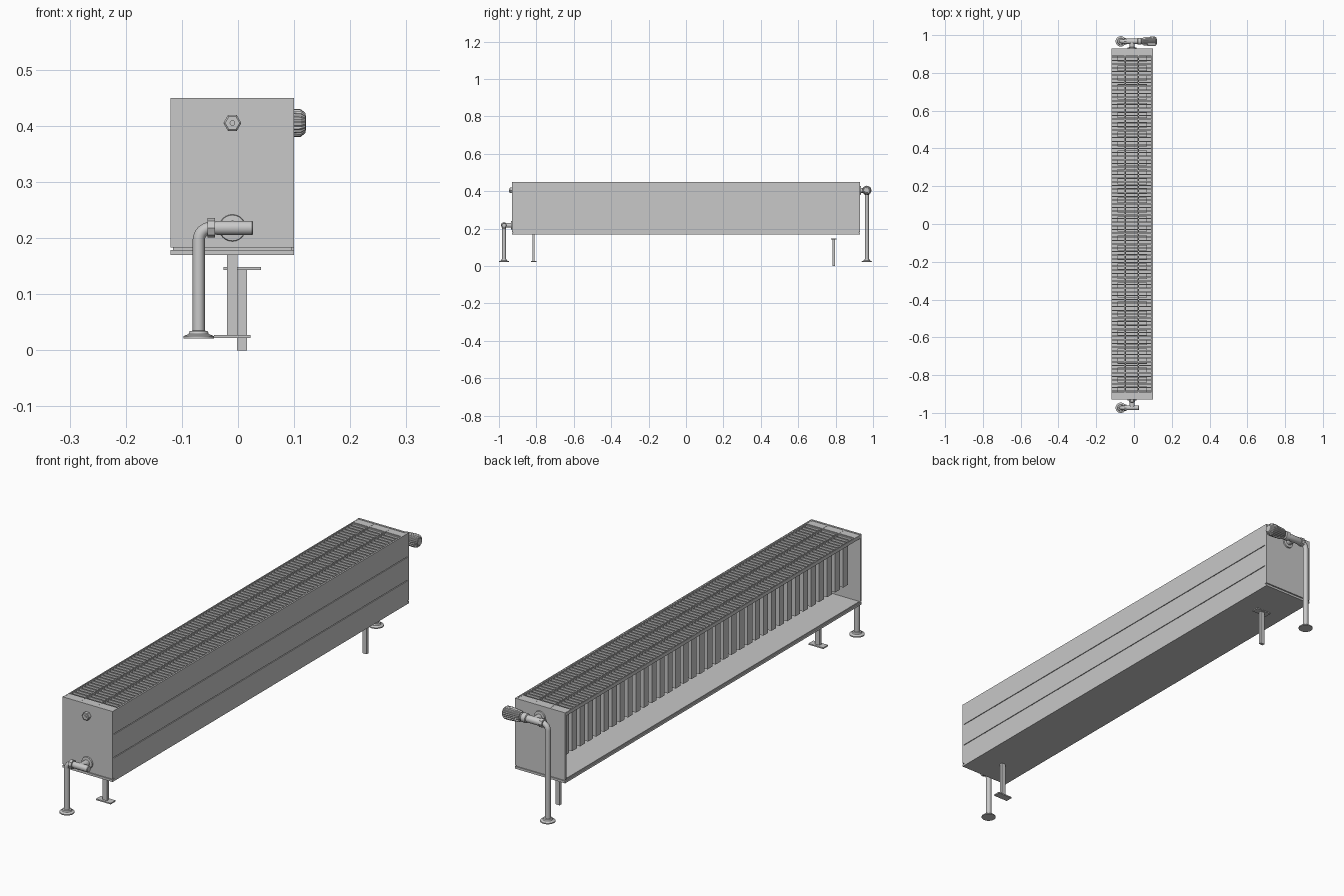
import bpy, bmesh, math
from mathutils import Vector

if "Cube" in bpy.data.objects:
    bpy.data.objects.remove(bpy.data.objects["Cube"])

grey = bpy.data.materials.new("light grey")
grey.use_nodes = True
colour = (0.58, 0.58, 0.58, 1)
grey.diffuse_color = colour
grey.node_tree.nodes["Principled BSDF"].inputs["Base Color"].default_value = colour


def make(name, bm, smooth=False):
    bmesh.ops.recalc_face_normals(bm, faces=bm.faces)
    me = bpy.data.meshes.new(name)
    bm.to_mesh(me)
    bm.free()
    ob = bpy.data.objects.new(name, me)
    bpy.context.collection.objects.link(ob)
    me.materials.append(grey)
    if smooth:
        shade(ob)
    return ob


def shade(ob):
    bpy.ops.object.select_all(action='DESELECT')
    ob.select_set(True)
    bpy.context.view_layer.objects.active = ob
    bpy.ops.object.shade_smooth_by_angle(angle=math.radians(35))


def add_box(bm, x, y, z):
    """Add a box given as (min, max) on each axis."""
    vs = bmesh.ops.create_cube(bm, size=1)["verts"]
    for v in vs:
        v.co = [(a + b) / 2 + c * (b - a) for (a, b), c in zip((x, y, z), v.co)]


def box(name, *ranges):
    bm = bmesh.new()
    add_box(bm, *ranges)
    return make(name, bm)


def lathe(name, base, axis, rings, sides=24, rib=1.0, smooth=True):
    """Turned part: rings of (distance along axis, radius); rib scales every other vertex."""
    bm = bmesh.new()
    q = Vector((0, 0, 1)).rotation_difference(Vector(axis))
    loops = []
    for d, r in rings:
        loop = []
        for i in range(sides):
            a = 2 * math.pi * i / sides
            k = r * (rib if i % 2 else 1)
            loop.append(bm.verts.new(Vector(base) + q @ Vector((k * math.cos(a), k * math.sin(a), d))))
        loops.append(loop)
    for l, m in zip(loops, loops[1:]):
        for i in range(sides):
            j = (i + 1) % sides
            bm.faces.new((l[i], l[j], m[j], m[i]))
    bm.faces.new(loops[0][::-1])
    bm.faces.new(loops[-1])
    return make(name, bm, smooth)


def pipe(name, points, radius):
    cu = bpy.data.curves.new(name, 'CURVE')
    cu.dimensions = '3D'
    cu.bevel_depth, cu.bevel_resolution, cu.use_fill_caps = radius, 4, True
    sp = cu.splines.new('POLY')
    sp.points.add(len(points) - 1)
    for p, c in zip(sp.points, points):
        p.co = (*c, 1)
    ob = bpy.data.objects.new(name, cu)
    bpy.context.collection.objects.link(ob)
    cu.materials.append(grey)
    bpy.ops.object.select_all(action='DESELECT')
    ob.select_set(True)
    bpy.context.view_layer.objects.active = ob
    bpy.ops.object.convert(target='MESH')
    shade(bpy.context.object)


def array(ob, count, step):
    m = ob.modifiers.new("repeat", 'ARRAY')
    m.count = count
    m.use_relative_offset = False
    m.use_constant_offset = True
    m.constant_offset_displace = (0, step, 0)


X0, X1, Y, Z0, Z1 = -0.12, 0.10, 0.93, 0.17, 0.45

# Casing: base tray, end plates, front panel in three strips with grooves
box("base_tray", (X0, X1), (-Y, Y), (Z0, 0.179))
box("base_seam", (X0 + 0.004, X1 - 0.004), (-Y + 0.004, Y - 0.004), (0.178, 0.184))
for side, s in (("front", -1), ("back", 1)):
    ys = sorted((s * Y, s * (Y - 0.008)))
    box(side + "_end_plate", (X0, X1), ys, (0.183, Z1))
box("panel_backing", (X1 - 0.008, X1 - 0.004), (-Y + 0.008, Y - 0.008), (0.179, Z1 - 0.002))
bm = bmesh.new()
h = (Z1 - Z0) / 3
for i in range(3):
    lo = Z0 + i * h + (0.0015 if i else 0.009)
    hi = Z0 + (i + 1) * h - (0.0015 if i < 2 else 0)
    add_box(bm, (X1 - 0.005, X1), (-Y + 0.008, Y - 0.008), (lo, hi))
make("side_panel_strips", bm)

# Top grille: lengthwise bars, end covers in three sections, cross slats
bm = bmesh.new()
for x in (X0 + 0.002, -0.048, 0.024, X1 - 0.006):
    add_box(bm, (x - 0.002, x + 0.002), (-Y + 0.008, Y - 0.008), (0.435, 0.449))
make("grille_bars", bm)
bm = bmesh.new()
for s in (-1, 1):
    for a, b in ((X0, -0.05), (-0.046, 0.022), (0.026, X1 - 0.005)):
        add_box(bm, (a, b), sorted((s * (Y - 0.008), s * (Y - 0.04))), (0.442, 0.4485))
make("grille_end_covers", bm)
N = 92
step = 1.77 / (N - 1)
array(box("grille_slats", (X0 + 0.002, X1 - 0.006), (-0.888, -0.882), (0.438, 0.446)), N, step)

# Heating core: folded fins, flange on each long side joined by webs
F0, F1, fz = -0.088, 0.068, (0.255, 0.432)
pitch, ya = 0.05, -0.89
bm = bmesh.new()
add_box(bm, (F0, F0 + 0.003), (ya, ya + 0.03), fz)
add_box(bm, (F1 - 0.003, F1), (ya, ya + 0.03), fz)
for y in (ya, ya + 0.027):
    add_box(bm, (F0 + 0.003, F1 - 0.003), (y, y + 0.003), fz)
array(make("heating_fins", bm), 36, pitch)
bm = bmesh.new()
for x in (-0.046, 0.022):
    add_box(bm, (x - 0.004, x + 0.004), (-0.9, 0.9), (0.26, 0.428))
make("water_panels", bm)

# Support feet: one upright, one inverted
box("front_leg", (-0.02, -0.001), (-0.821, -0.809), (0.026, Z0))
box("front_foot", (-0.043, 0.022), (-0.83, -0.8), (0.022, 0.027))
box("back_leg", (-0.002, 0.016), (0.784, 0.796), (0, 0.144))
box("back_foot", (-0.026, 0.041), (0.775, 0.805), (0.143, 0.148))

# Pipe fittings at both ends: rosette, riser with elbow, wall stub, union nut
PX, CX = -0.07, -0.01
for side, s, y, z in (("front", -1, -0.973, 0.218), ("back", 1, 0.967, 0.405)):
    lathe(side + "_rosette", (PX, y, 0.021), (0, 0, 1),
          [(0, 0.0275), (0.004, 0.0275), (0.008, 0.018), (0.013, 0.016), (0.014, 0.011)], 32)
    R = 0.022
    arc = [(PX + R - R * math.cos(t), y, z - R + R * math.sin(t))
           for t in (math.pi / 2 * i / 8 for i in range(9))]
    pipe(side + "_riser", [(PX, y, 0.025)] + arc + [(-0.04, y, z)], 0.0108)
    lathe(side + "_union_nut", (-0.054, y, z), (1, 0, 0), [(0, 0.0175), (0.013, 0.0175)], 8, smooth=False)
    lathe(side + "_stub", (CX, s * Y, z), (0, s, 0),
          [(0, 0.024), (0.005, 0.023), (0.006, 0.013), (abs(y) - Y, 0.013)])

# Front lockshield body and air vent plug
lathe("front_valve_body", (-0.042, -0.973, 0.218), (1, 0, 0),
      [(0, 0.0115), (0.006, 0.0125), (0.067, 0.0125), (0.069, 0.011)])
lathe("vent_plug", (CX, -Y, 0.405), (0, -1, 0), [(0, 0.016), (0.012, 0.016), (0.014, 0.013)], 6, smooth=False)
lathe("vent_pin", (CX, -0.943, 0.405), (0, -1, 0), [(0, 0.005), (0.004, 0.005)], 12)

# Back valve body with ribbed control knob
lathe("back_valve_body", (-0.042, 0.967, 0.405), (1, 0, 0),
      [(0, 0.0115), (0.006, 0.014), (0.06, 0.014), (0.062, 0.018), (0.08, 0.018), (0.084, 0.014), (0.092, 0.014)])
lathe("control_knob", (0.046, 0.967, 0.405), (1, 0, 0),
      [(0, 0.019), (0.006, 0.022), (0.05, 0.0255), (0.066, 0.0245), (0.074, 0.018)], 44, 0.92, False)
lathe("knob_cap", (0.119, 0.967, 0.405), (1, 0, 0), [(0, 0.015), (0.002, 0.013)])
